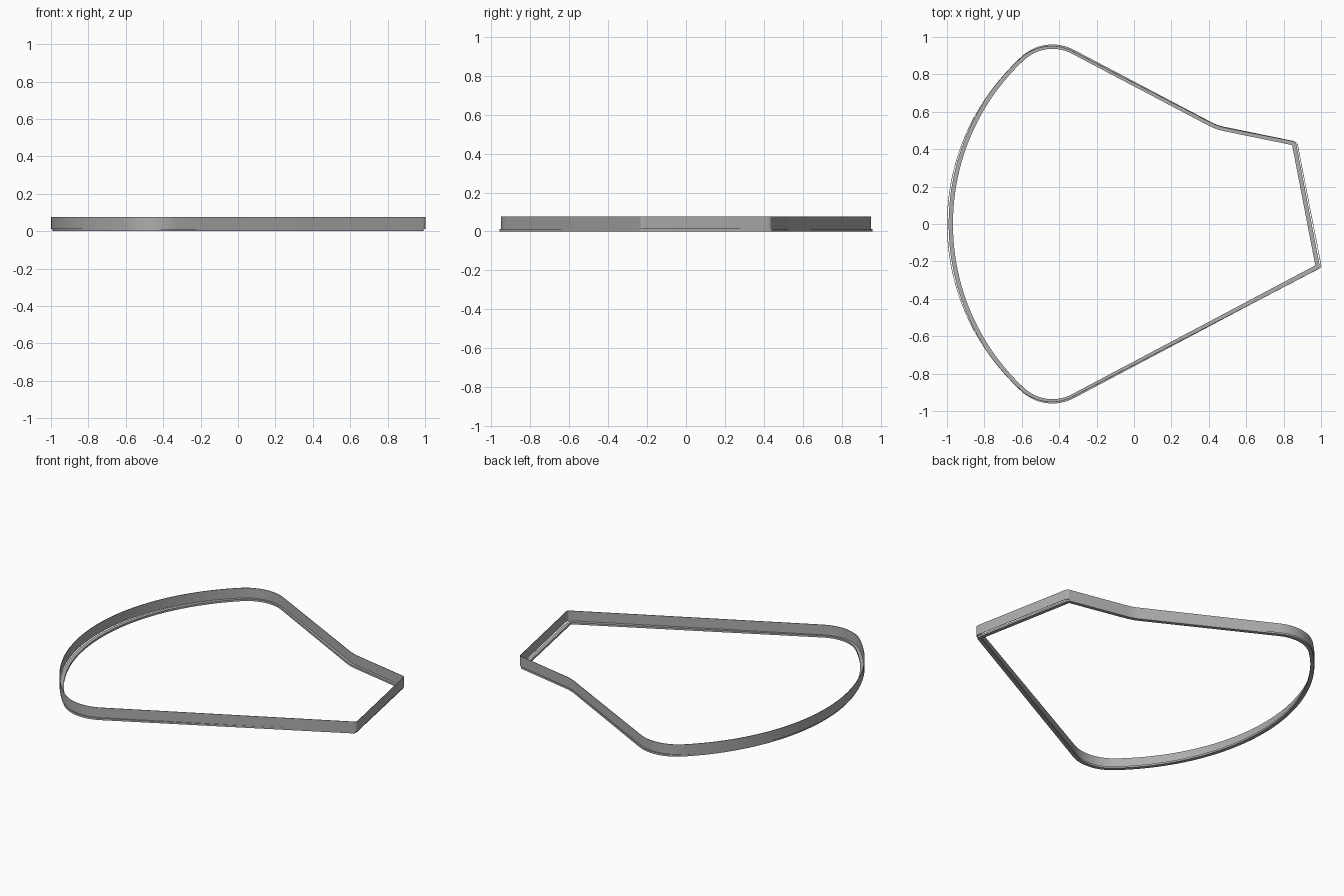
import bpy, bmesh, math
from mathutils import Vector

if "Cube" in bpy.data.objects:
    bpy.data.objects.remove(bpy.data.objects["Cube"])


def arc(cx, cy, r, a0, a1, n):
    return [Vector((cx + r * math.cos(math.radians(a0 + (a1 - a0) * i / n)),
                    cy + r * math.sin(math.radians(a0 + (a1 - a0) * i / n)))) for i in range(n + 1)]


def fillet(prev, corner, nxt, cut, n=5):
    p, c, q = Vector(prev), Vector(corner), Vector(nxt)
    a, b = c + (p - c).normalized() * cut, c + (q - c).normalized() * cut
    return [a * (1 - t) ** 2 + c * 2 * t * (1 - t) + b * t * t for t in [i / n for i in range(n + 1)]]


def outline():
    # Counter-clockwise: upper lobe, wide left arc, lower lobe, then the angular right end
    top, low = (-0.325, 0.927), (-0.325, -0.927)
    elbow, upper, lower = (0.45, 0.523), (0.873, 0.438), (1.004, -0.232)
    join = 132.35  # lobes and left arc are tangent here
    pts = arc(-0.44, 0.702, 0.25, 62.5, join, 16)
    pts += arc(0.2, 0, 1.2, join, 360 - join, 48)[1:-1]
    pts += arc(-0.44, -0.702, 0.25, 360 - join, 297.5, 16)
    pts += fillet(low, lower, upper, 0.016)
    pts += fillet(lower, upper, elbow, 0.016)
    pts += fillet(upper, elbow, top, 0.04)
    return pts


def inset(pts, d):
    # Move every point inwards along its mitred normal
    out = []
    for i, p in enumerate(pts):
        e0 = (p - pts[i - 1]).normalized()
        e1 = (pts[(i + 1) % len(pts)] - p).normalized()
        n0, n1 = Vector((-e0.y, e0.x)), Vector((-e1.y, e1.x))
        out.append(p + (n0 + n1) * d / (1 + n0.dot(n1)))
    return out


grey = bpy.data.materials.new("dark_grey")
grey.diffuse_color = (0.42, 0.42, 0.42, 1)
grey.use_nodes = True
grey.node_tree.nodes["Principled BSDF"].inputs["Base Color"].default_value = grey.diffuse_color


def ring(name, pts, width, z0, z1):
    inner = inset(pts, width)
    bm = bmesh.new()
    loops = [[bm.verts.new((p.x, p.y, z)) for p in ps]
             for ps, z in ((pts, z0), (pts, z1), (inner, z1), (inner, z0))]
    for k in range(4):
        a, b = loops[k], loops[(k + 1) % 4]
        for i in range(len(pts)):
            j = (i + 1) % len(pts)
            bm.faces.new((a[i], a[j], b[j], b[i]))
    bmesh.ops.recalc_face_normals(bm, faces=bm.faces)
    me = bpy.data.meshes.new(name)
    bm.to_mesh(me)
    bm.free()
    me.materials.append(grey)
    ob = bpy.data.objects.new(name, me)
    bpy.context.collection.objects.link(ob)
    bpy.context.view_layer.objects.active = ob
    ob.select_set(True)
    bpy.ops.object.shade_smooth_by_angle(angle=math.radians(30))
    ob.select_set(False)


# Thin upright band
wall = outline()
ring("wall_band", wall, 0.003, 0.012, 0.076)

# Flat lip underneath, slightly narrower in x and wider in y
lip = [Vector((p.x * 0.991, p.y * 1.008)) for p in wall]
ring("bottom_lip", lip, 0.023, 0.0, 0.012)
